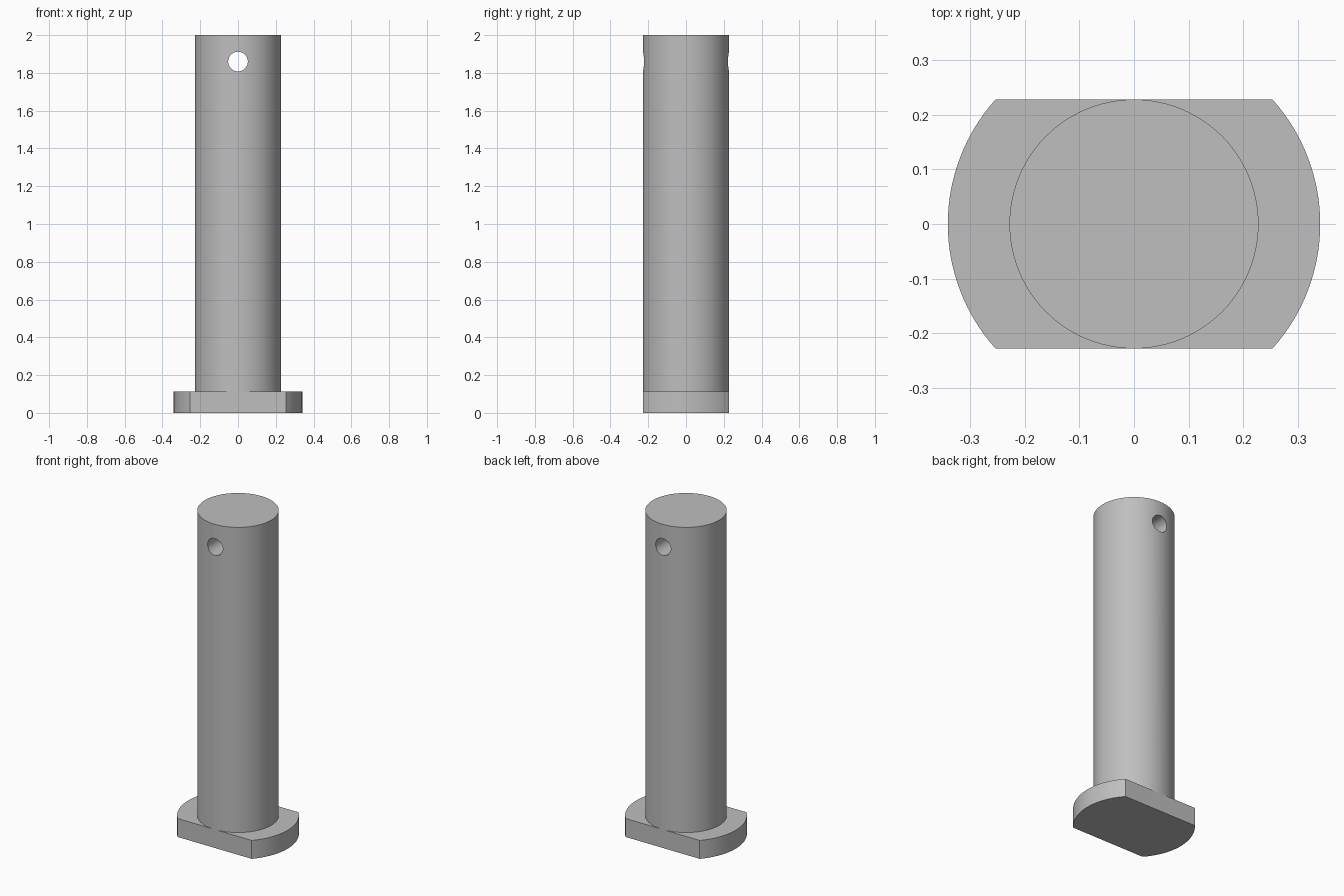
import bpy, bmesh
from math import asin, cos, sin, pi, radians

RADIUS = 0.228        # shaft radius, also half the width across the head flats
HEAD_RADIUS = 0.341
HEAD_TOP = 0.114
HEIGHT = 2.0

cube = bpy.data.objects.get("Cube")
if cube:
    bpy.data.objects.remove(cube, do_unlink=True)

steel = bpy.data.materials.new("plain_grey_steel")
steel.use_nodes = True
grey = (0.52, 0.52, 0.52, 1)
steel.diffuse_color = grey
steel.node_tree.nodes["Principled BSDF"].inputs["Base Color"].default_value = grey


def prism(name, outline, bottom, top):
    """Extrude a flat outline upwards into a solid."""
    bm = bmesh.new()
    face = bm.faces.new([bm.verts.new((x, y, bottom)) for x, y in outline])
    cap = bmesh.ops.extrude_face_region(bm, geom=[face])
    verts = [g for g in cap["geom"] if isinstance(g, bmesh.types.BMVert)]
    bmesh.ops.translate(bm, verts=verts, vec=(0, 0, top - bottom))
    bmesh.ops.recalc_face_normals(bm, faces=bm.faces)
    mesh = bpy.data.meshes.new(name)
    bm.to_mesh(mesh)
    bm.free()
    mesh.materials.append(steel)
    obj = bpy.data.objects.new(name, mesh)
    bpy.context.collection.objects.link(obj)
    return obj


def arc(radius, start, end, steps):
    angles = [start + (end - start) * i / steps for i in range(steps + 1)]
    return [(radius * cos(a), radius * sin(a)) for a in angles]


def smooth(obj):
    bpy.ops.object.select_all(action="DESELECT")
    obj.select_set(True)
    bpy.context.view_layer.objects.active = obj
    bpy.ops.object.shade_smooth_by_angle(angle=radians(30))


# Head: disc with two flats, flush with the shaft front and back
half = asin(RADIUS / HEAD_RADIUS)
outline = arc(HEAD_RADIUS, -half, half, 32) + arc(HEAD_RADIUS, pi - half, pi + half, 32)
head = prism("head", outline, 0, HEAD_TOP)
smooth(head)

# Shaft standing on the head
shaft = prism("shaft", arc(RADIUS, 0, 2 * pi, 96)[:-1], HEAD_TOP, HEIGHT)

# Cross hole for a retaining pin, drilled front to back
drill = prism("pin_hole_cutter", arc(0.052, 0, 2 * pi, 48)[:-1], -0.4, 0.4)
drill.rotation_euler.x = pi / 2
drill.location.z = 1.86
drill.hide_render = True
cut = shaft.modifiers.new("pin_hole", "BOOLEAN")
cut.operation = "DIFFERENCE"
cut.solver = "EXACT"
cut.object = drill
bpy.context.view_layer.objects.active = shaft
bpy.ops.object.modifier_apply(modifier=cut.name)
bpy.data.objects.remove(drill, do_unlink=True)
smooth(shaft)
